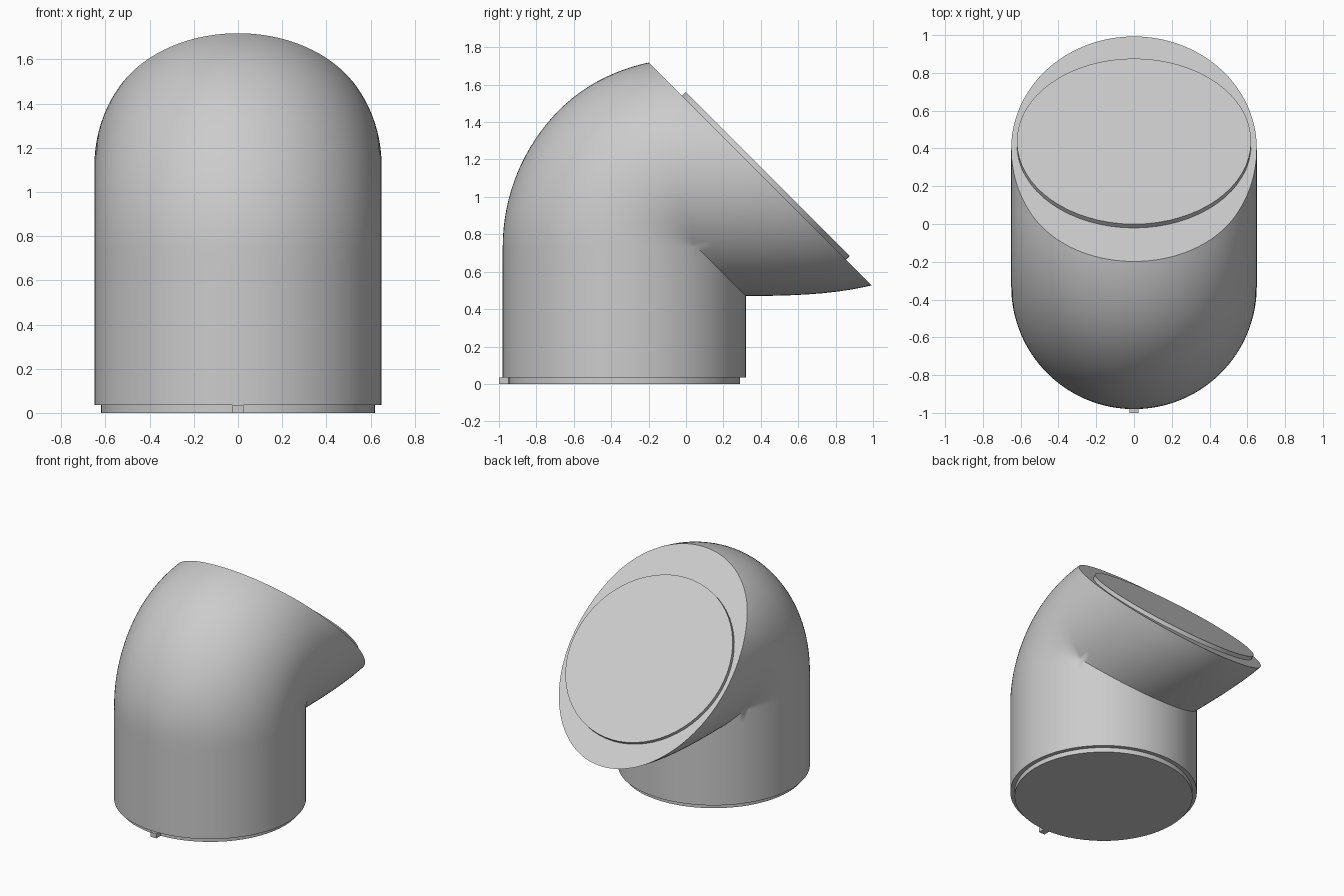
import bpy, bmesh, math
from mathutils import Vector, Matrix

if "Cube" in bpy.data.objects:
    bpy.data.objects.remove(bpy.data.objects["Cube"], do_unlink=True)

grey = bpy.data.materials.new("plain grey")
grey.use_nodes = True
grey.diffuse_color = (0.6, 0.6, 0.6, 1)
grey.node_tree.nodes["Principled BSDF"].inputs["Base Color"].default_value = (0.6, 0.6, 0.6, 1)

SIDES = 128
RADIUS = 0.65          # pipe radius
PIPE_Y = -0.33         # centre line of the upright pipe
MITRE = 0.79           # mitre plane: y + z = MITRE
MOUTH = 1.52           # slanted mouth plane: y + z = MOUTH
BASE = 0.035           # height of the base plate
SLANT = Vector((0, 1, 1)).normalized()


def add_object(name, bm):
    mesh = bpy.data.meshes.new(name)
    bm.to_mesh(mesh)
    bm.free()
    mesh.materials.append(grey)
    obj = bpy.data.objects.new(name, mesh)
    bpy.context.collection.objects.link(obj)
    bpy.ops.object.select_all(action='DESELECT')
    obj.select_set(True)
    bpy.context.view_layer.objects.active = obj
    bpy.ops.object.shade_smooth_by_angle(angle=math.radians(30))
    return obj


def cut(bm, point, normal):
    """Remove everything on the normal's side of a plane."""
    bmesh.ops.bisect_plane(bm, geom=bm.verts[:] + bm.edges[:] + bm.faces[:], dist=1e-4,
                           plane_co=point, plane_no=normal, clear_outer=True)
    loose = [e for e in bm.edges if not e.link_faces]
    bmesh.ops.delete(bm, geom=loose, context='EDGES')
    bmesh.ops.delete(bm, geom=[v for v in bm.verts if not v.link_faces], context='VERTS')


def elbow_pipe():
    bm = bmesh.new()
    # bend radius puts one vertex of every ring on the bend axis
    bend = -RADIUS * math.cos(math.tau * 45 / SIDES)
    cy = PIPE_Y + bend
    cz = MITRE - cy
    # stations: straight run below the bend, then half of the bend
    stations = [(-1.2 * (1 - i / 14), 0) for i in range(14)]
    stations += [(0, math.radians(45 * i / 16)) for i in range(17)]
    rings = []
    for drop, turn in stations:
        ring = []
        for i in range(SIDES):
            a = math.tau * i / SIDES
            out = bend + RADIUS * math.cos(a)
            ring.append(bm.verts.new((RADIUS * math.sin(a),
                                      cy - out * math.cos(turn),
                                      cz + drop + out * math.sin(turn))))
        rings.append(ring)
    for low, high in zip(rings, rings[1:]):
        for i in range(SIDES):
            j = (i + 1) % SIDES
            bm.faces.new((low[i], low[j], high[j], high[i]))
    bmesh.ops.remove_doubles(bm, verts=bm.verts[:], dist=1e-4)
    cut(bm, (0, 0, MITRE), SLANT)

    # reflect the half elbow over the mitre plane
    copy = bmesh.ops.duplicate(bm, geom=bm.verts[:] + bm.edges[:] + bm.faces[:])["geom"]
    for v in copy:
        if isinstance(v, bmesh.types.BMVert):
            v.co = Vector((v.co.x, MITRE - v.co.z, MITRE - v.co.y))
    bmesh.ops.remove_doubles(bm, verts=bm.verts[:], dist=3e-4)

    # trim the base and the slanted mouth
    cut(bm, (0, 0, BASE), (0, 0, -1))
    cut(bm, (0, 0, MOUTH), SLANT)

    # squeeze the outlet gently towards the mouth
    for v in bm.verts:
        d = (v.co.y + v.co.z - MITRE) / (MOUTH - MITRE)
        if d > 0:
            u = (v.co.z - v.co.y - 0.72) / 2
            shift = u * d * d * (0.025 if u > 0 else 0.088)
            v.co.z -= shift
            v.co.y += shift
    bmesh.ops.holes_fill(bm, edges=[e for e in bm.edges if e.is_boundary], sides=0)
    bmesh.ops.recalc_face_normals(bm, faces=bm.faces[:])
    return add_object("elbow_pipe", bm)


def disc(name, centre, radius, depth, tilt):
    bm = bmesh.new()
    matrix = Matrix.Translation(centre) @ Matrix.Rotation(tilt, 4, 'X')
    bmesh.ops.create_cone(bm, cap_ends=True, segments=64, radius1=radius,
                          radius2=radius, depth=depth, matrix=matrix)
    return add_object(name, bm)


elbow_pipe()

# round plates on the base and the mouth
disc("base_plate", Vector((0, PIPE_Y, BASE / 2 + 0.002)), 0.62, BASE + 0.004, 0)
disc("mouth_plate", Vector((0, 0.427, 1.112)), 0.62, 0.03, -math.pi / 4)

# small locating tab at the front of the base
bm = bmesh.new()
bmesh.ops.create_cube(bm, size=1, matrix=Matrix.Translation((0, -0.965, BASE / 2))
                      @ Matrix.Diagonal((0.05, 0.07, BASE, 1)))
add_object("locating_tab", bm)
